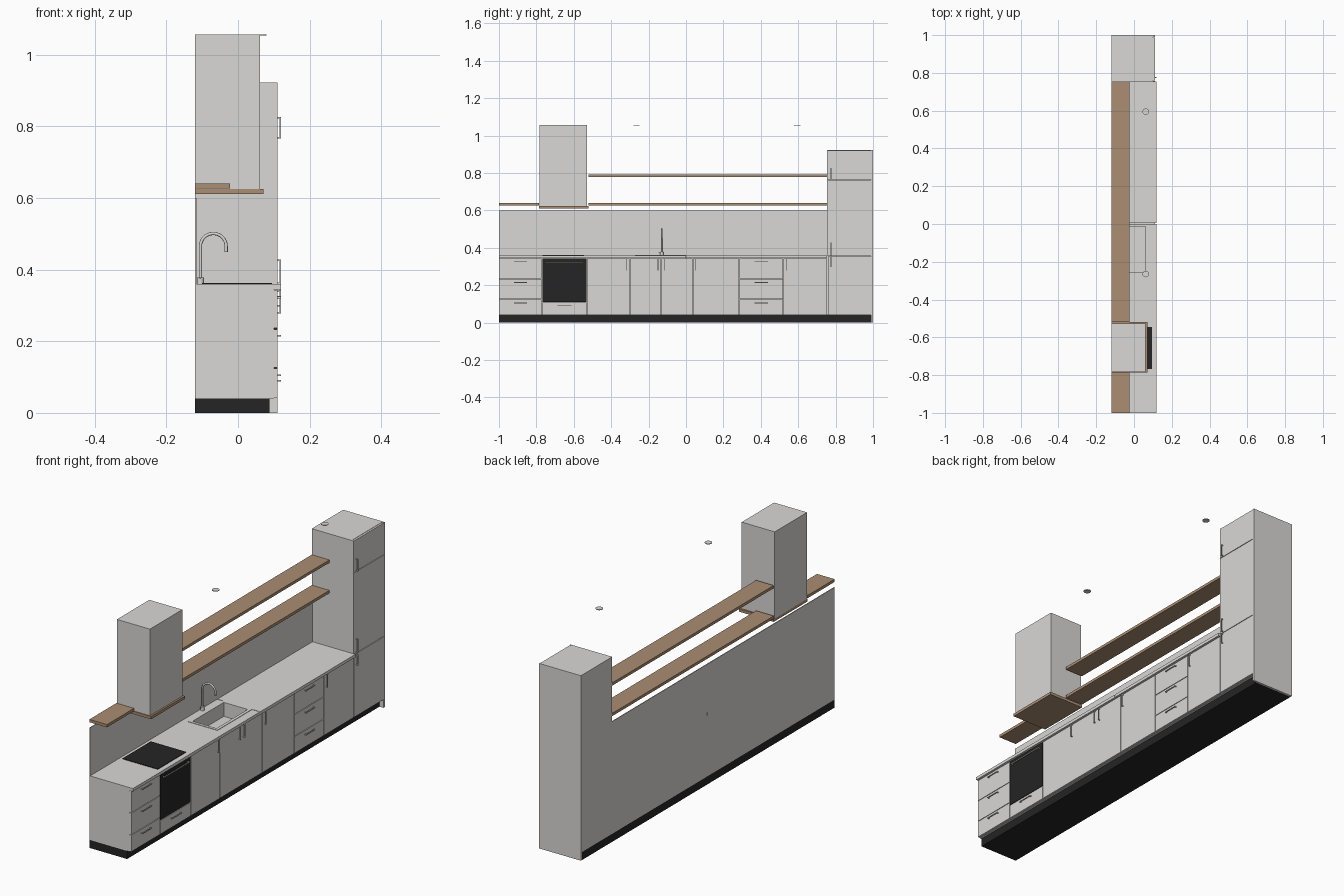
import bpy, math
from mathutils import Vector

if "Cube" in bpy.data.objects:
    bpy.data.objects.remove(bpy.data.objects["Cube"])


def material(name, rgb):
    m = bpy.data.materials.new(name)
    m.use_nodes = True
    m.diffuse_color = (*rgb, 1)
    m.node_tree.nodes["Principled BSDF"].inputs["Base Color"].default_value = (*rgb, 1)
    return m


GREY = material("light grey", (0.7, 0.69, 0.675))
WOOD = material("oak wood", (0.41, 0.27, 0.168))
BLACK = material("black", (0.018, 0.018, 0.018))

BACK, FRONT, EDGE = -0.12, 0.11, 0.12   # wall plane, door faces, worktop edge
CARCASS = FRONT - 0.01
GAP = 0.0015


def box(name, x, y, z, mat=GREY):
    """Box from (min, max) ranges on each axis."""
    bpy.ops.mesh.primitive_cube_add(size=1)
    o = bpy.context.object
    o.name = name
    lo, hi = Vector((x[0], y[0], z[0])), Vector((x[1], y[1], z[1]))
    for v in o.data.vertices:
        v.co = (lo + hi) / 2 + v.co * (hi - lo)
    o.data.materials.append(mat)
    return o


def cylinder(name, radius, depth, loc, sides=32):
    bpy.ops.mesh.primitive_cylinder_add(vertices=sides, radius=radius, depth=depth, location=loc)
    o = bpy.context.object
    o.name = name
    o.data.materials.append(GREY)
    bpy.ops.object.shade_smooth_by_angle()


def cut(target, cutter):
    mod = target.modifiers.new("opening", "BOOLEAN")
    mod.operation = "DIFFERENCE"
    mod.solver = "EXACT"
    mod.object = cutter
    cutter.hide_render = True
    cutter.hide_viewport = False
    cutter.display_type = "WIRE"


def apply_cuts(objects, cutters):
    for o in objects:
        bpy.context.view_layer.objects.active = o
        for mod in list(o.modifiers):
            bpy.ops.object.modifier_apply(modifier=mod.name)
    for c in cutters:
        bpy.data.objects.remove(c)


def front_panel(name, y, z, mat=GREY):
    return box(name, (CARCASS, FRONT), (y[0] + GAP, y[1] - GAP), (z[0] + GAP, z[1] - GAP), mat)


def handle(name, y, z, x=FRONT):
    """Bar with two short posts; runs along its longer direction."""
    box(name + "_bar", (x + 0.006, x + 0.01), y, z)
    if y[1] - y[0] > z[1] - z[0]:
        ends = [((e, e + 0.004), z) for e in (y[0], y[1] - 0.004)]
    else:
        ends = [(y, (e, e + 0.004)) for e in (z[0], z[1] - 0.004)]
    for ey, ez in ends:
        box(name + "_post", (x, x + 0.007), ey, ez)


# Plinth, carcasses and end panel
box("plinth", (BACK, 0.088), (-1, 0.99), (0, 0.04), BLACK)
base = box("base_carcass", (BACK, CARCASS), (-1, 0.755), (0.04, 0.345))
box("tall_carcass", (BACK, CARCASS), (0.755, 0.99), (0.04, 0.923))
box("tall_end_panel", (BACK, FRONT), (0.99, 1), (0, 0.923))
box("tall_side_panel", (BACK, FRONT), (0.753, 0.758), (0.36, 0.923))

# Worktop in two lengths, with the sink opening through it
tops = [box("worktop_hob_side", (BACK, EDGE), (-1, 0.001), (0.345, 0.36)),
        box("worktop_tall_side", (BACK, EDGE), (0.004, 0.755), (0.345, 0.36))]
BX, BY = (-0.07, 0.062), (-0.258, -0.012)
rim = box("sink_rim", (-0.085, 0.077), (-0.272, 0.001), (0.3595, 0.362))
opening = box("sink_cutter", BX, BY, (0.29, 0.4))
for part in (tops[0], base, rim):
    cut(part, opening)
apply_cuts((tops[0], base, rim), (opening,))
box("sink_bottom", BX, BY, (0.285, 0.292))

# Tap: base, body and swan neck
cylinder("tap_base", 0.01, 0.018, (-0.105, -0.13, 0.369))
box("tap_lever", (-0.107, -0.103), (-0.148, -0.13), (0.374, 0.378))
curve = bpy.data.curves.new("tap_neck", "CURVE")
curve.dimensions = "3D"
curve.bevel_depth = 0.0045
curve.bevel_resolution = 3
curve.use_fill_caps = True
R = 0.036
path = [(-0.105, 0.37), (-0.105, 0.42)]
path += [(-0.105 + R - R * math.cos(a), 0.465 + R * math.sin(a))
         for a in (math.pi * i / 16 for i in range(17))]
path.append((-0.105 + 2 * R, 0.45))
line = curve.splines.new("POLY")
line.points.add(len(path) - 1)
for p, (px, pz) in zip(line.points, path):
    p.co = (px, -0.13, pz, 1)
    line.use_smooth = True
neck = bpy.data.objects.new("tap_neck", curve)
bpy.context.collection.objects.link(neck)
curve.materials.append(GREY)

# Splashback and hob
box("splashback", (BACK, BACK + 0.004), (-1, 0.755), (0.36, 0.6))
box("hob", (-0.1, 0.095), (-0.768, -0.545), (0.36, 0.363), BLACK)

# Drawer stacks
LEVELS = (0.04, 0.125, 0.235, 0.345)
for y0, y1 in ((-1, -0.77), (0.285, 0.52)):
    mid = (y0 + y1) / 2
    for z0, z1 in zip(LEVELS, LEVELS[1:]):
        front_panel("drawer_front", (y0, y1), (z0, z1))
        handle("drawer_handle", (mid - 0.035, mid + 0.035), (z1 - 0.022, z1 - 0.018))

# Oven with warming drawer
front_panel("oven_door", (-0.77, -0.53), (0.11, 0.345), BLACK)
handle("oven_handle", (-0.75, -0.55), (0.318, 0.323))
front_panel("oven_drawer", (-0.77, -0.53), (0.04, 0.11))
handle("oven_drawer_handle", (-0.688, -0.612), (0.088, 0.092))

# Base doors: range along y and handle position
for y0, y1, hy in ((-0.53, -0.3, -0.317), (-0.3, -0.133, -0.15), (-0.133, 0.035, -0.116),
                   (0.035, 0.285, 0.052), (0.52, 0.755, 0.538)):
    front_panel("base_door", (y0, y1), (0.04, 0.345))
    handle("base_door_handle", (hy - 0.002, hy + 0.002), (0.278, 0.342))

# Tall unit doors
for z0, z1 in ((0.04, 0.355), (0.355, 0.763), (0.763, 0.923)):
    front_panel("tall_door", (0.757, 0.99), (z0, z1))
for z0, z1 in ((0.297, 0.35), (0.36, 0.428), (0.766, 0.826)):
    handle("tall_door_handle", (0.773, 0.777), (z0, z1))

# Extractor hood with wooden base
box("hood", (BACK, 0.062), (-0.783, -0.528), (0.624, 1.057))
box("hood_base", (BACK, 0.071), (-0.787, -0.52), (0.611, 0.625), WOOD)

# Wall shelves
for y0, y1, z in ((-1, -0.787, 0.627), (-0.52, 0.755, 0.627), (-0.52, 0.755, 0.779)):
    box("shelf", (BACK, -0.023), (y0, y1), (z, z + 0.014), WOOD)

# Ceiling spotlights
for y in (-0.265, 0.595):
    cylinder("spotlight", 0.017, 0.003, (0.062, y, 1.0555))
